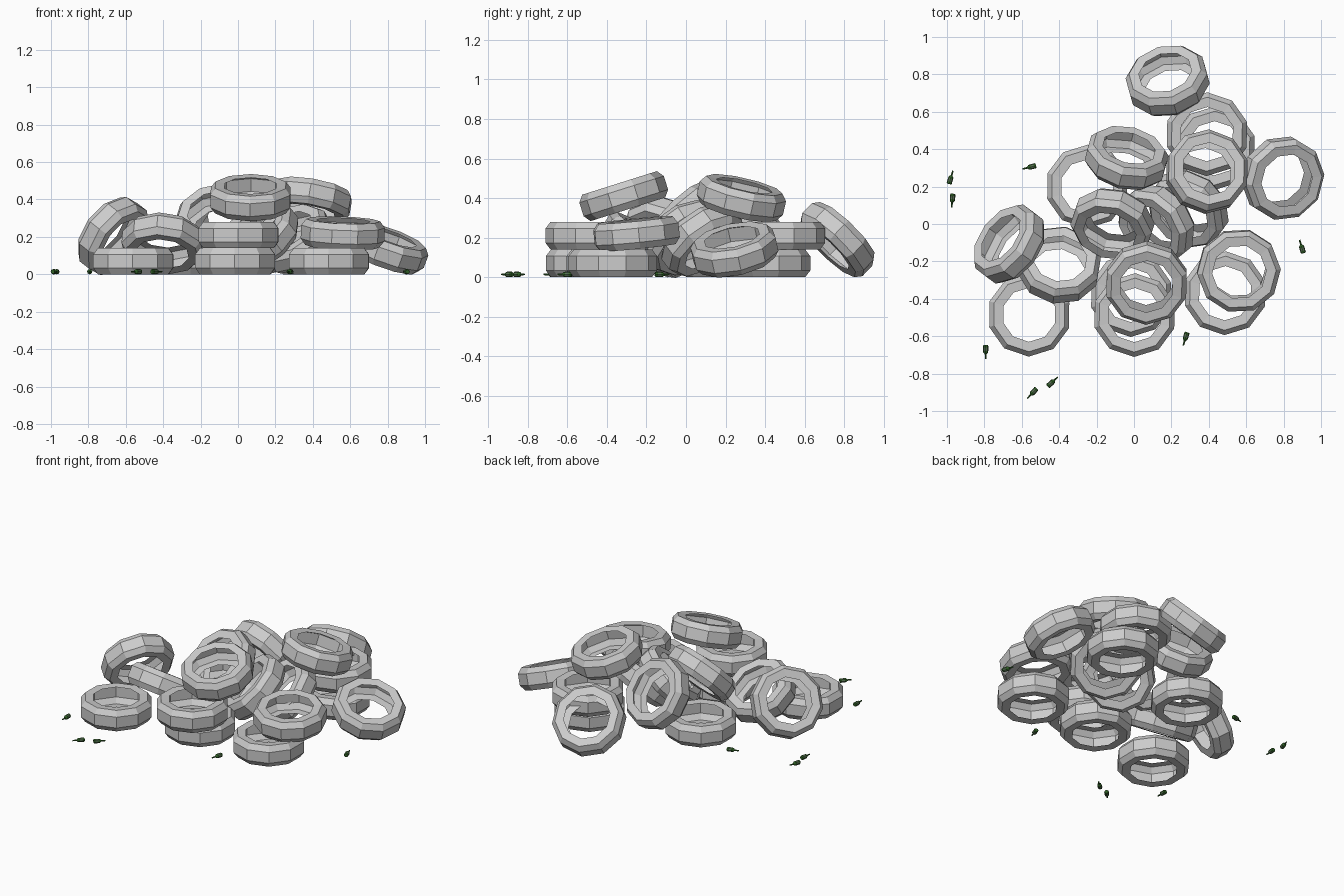
import bpy, bmesh, math
from mathutils import Vector, Matrix

if "Cube" in bpy.data.objects:
    bpy.data.objects.remove(bpy.data.objects["Cube"])


def lathe(name, profile, sides, close_ends=False):
    """Spin an (r, z) profile round z into a low-poly mesh."""
    bm = bmesh.new()
    rings = []
    for r, z in profile:
        rings.append([bm.verts.new((r * math.cos(2 * math.pi * i / sides),
                                    r * math.sin(2 * math.pi * i / sides), z))
                      for i in range(sides)])
    for k, (a, b) in enumerate(zip(rings, rings[1:])):
        for i in range(sides):
            j = (i + 1) % sides
            f = bm.faces.new((a[i], a[j], b[j], b[i]))
            f.material_index = 1 if close_ends and k == 2 else 0
    if close_ends:
        bm.faces.new(rings[0][::-1])
        bm.faces.new(rings[-1])
    me = bpy.data.meshes.new(name)
    bm.to_mesh(me)
    bm.free()
    return me


def place(name, mesh, loc, axis, spin=0.0):
    ob = bpy.data.objects.new(name, mesh)
    bpy.context.collection.objects.link(ob)
    rot = Vector(axis).normalized().to_track_quat('Z', 'Y').to_matrix().to_4x4()
    ob.matrix_world = Matrix.Translation(loc) @ rot @ Matrix.Rotation(spin, 4, 'Z')
    return ob


# Hollow ten-sided tyre: inner lip, sidewall, chamfer, tread, mirrored
half = [(0.145, -0.066), (0.198, -0.07), (0.224, -0.036)]
tyre = lathe("tyre", half + [(r, -z) for r, z in reversed(half)], 10)

# Tyre pile: centre and axle direction
UP = (0, 0, 1)
tyres = [
    ((-0.56, -0.485, 0.07), UP),
    ((-0.015, -0.38, 0.07), UP),
    ((0.487, -0.37, 0.07), UP),
    ((0.003, -0.487, 0.21), UP),
    ((0.067, -0.315, 0.41), (0, -0.3, 0.95)),
    ((0.56, -0.25, 0.22), (0.04, -0.1, 1)),
    ((0.795, 0.245, 0.14), (0.34, -0.2, 0.92)),
    ((0.18, 0.765, 0.19), (-0.2, 0.68, 0.7)),
    ((-0.667, -0.107, 0.205), (-0.68, 0.5, 0.53)),
    ((-0.4, -0.22, 0.165), (0.08, 0.53, 0.84)),
    ((-0.115, 0.0, 0.295), (-0.22, -0.68, 0.7)),
    ((0.12, 0.0, 0.2), (-0.55, -0.45, 0.7)),
    ((-0.25, 0.2, 0.07), UP),
    ((-0.04, 0.353, 0.27), (0.2, 0.8, 0.55)),
    ((0.39, 0.28, 0.4), (0.17, 0.22, 0.95)),
    ((0.39, 0.48, 0.21), UP),
    ((0.43, 0.405, 0.07), UP),
    ((0.29, 0.08, 0.19), (-0.4, -0.55, 0.73)),
]
for n, (loc, axis) in enumerate(tyres):
    place(f"tyre_{n + 1}", tyre, loc, axis, 0.3)

# Small green bottles lying on the ground, with a paler label band
bottle = lathe("bottle", [(0.011, -0.022), (0.014, -0.018), (0.014, -0.01),
                          (0.014, 0.008), (0.013, 0.017), (0.005, 0.026),
                          (0.004, 0.052)], 8, True)
for mname, col in (("green_glass", (0.03, 0.12, 0.02, 1)),
                   ("label", (0.09, 0.16, 0.08, 1))):
    m = bpy.data.materials.new(mname)
    m.diffuse_color = col
    m.use_nodes = True
    m.node_tree.nodes["Principled BSDF"].inputs["Base Color"].default_value = m.diffuse_color
    bottle.materials.append(m)
bottles = [
    (-0.983, 0.235, 0.3, 1), (-0.97, 0.14, -0.1, -1), (-0.545, 0.307, -1, -0.25),
    (-0.793, -0.67, 0, -1), (-0.535, -0.895, -0.7, -0.75),
    (-0.445, -0.853, 0.75, 0.7), (0.278, -0.6, -0.3, -1), (0.9, -0.135, -0.3, 1),
]
for n, (x, y, dx, dy) in enumerate(bottles):
    place(f"bottle_{n + 1}", bottle, (x, y, 0.014), (dx, dy, 0))
